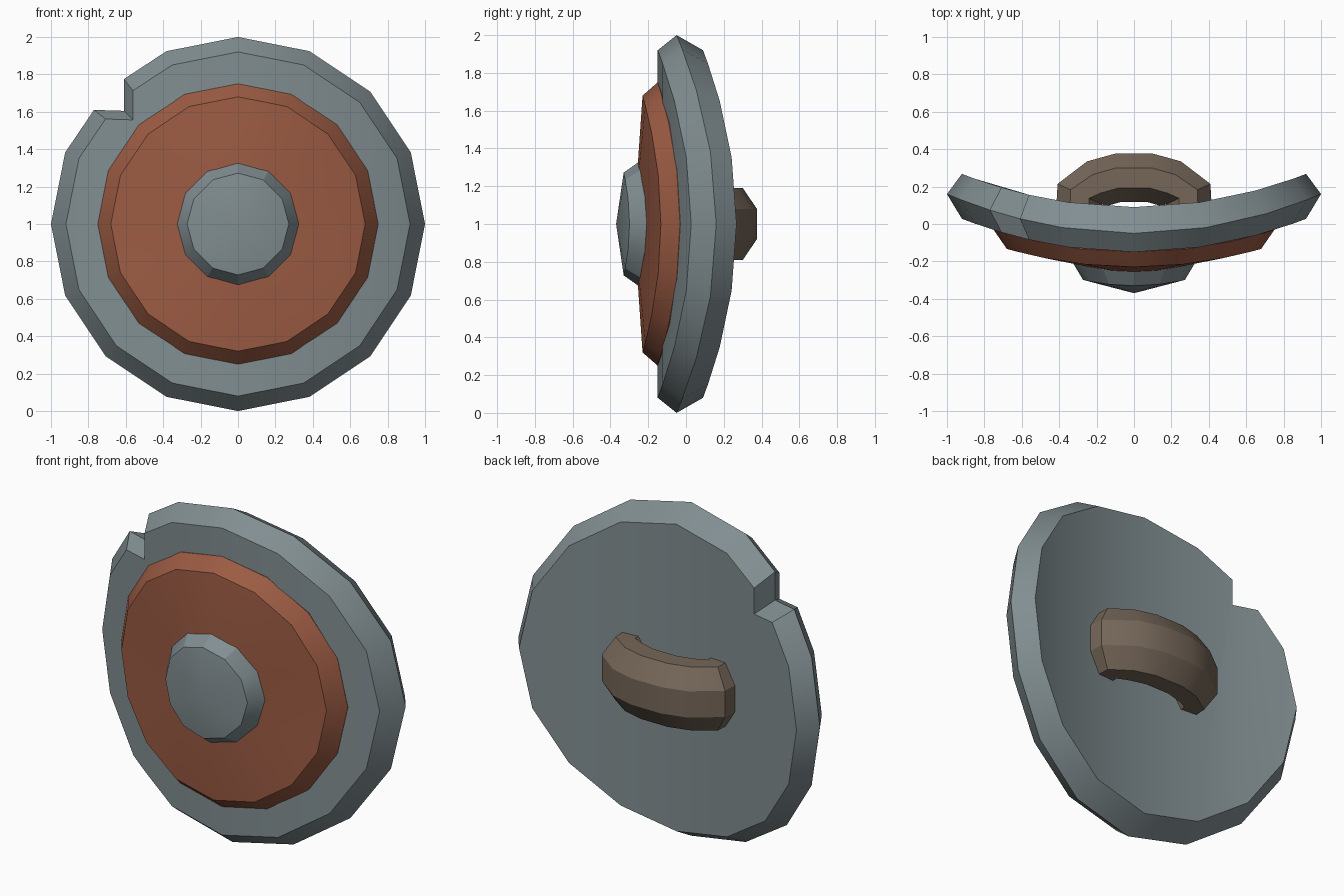
import bpy, bmesh, math
from mathutils import Vector

if "Cube" in bpy.data.objects:
    bpy.data.objects.remove(bpy.data.objects["Cube"])


def material(name, rgb):
    m = bpy.data.materials.new(name)
    m.diffuse_color = (*rgb, 1)
    m.use_nodes = True
    m.node_tree.nodes["Principled BSDF"].inputs["Base Color"].default_value = m.diffuse_color
    return m


STEEL = material("grey steel", (0.22, 0.27, 0.285))
RUST = material("rust red", (0.33, 0.105, 0.056))
BROWN = material("brown leather", (0.18, 0.135, 0.10))


def finish(bm, name, mat):
    bmesh.ops.recalc_face_normals(bm, faces=bm.faces)
    me = bpy.data.meshes.new(name)
    bm.to_mesh(me)
    bm.free()
    me.materials.append(mat)
    ob = bpy.data.objects.new(name, me)
    bpy.context.collection.objects.link(ob)
    bpy.ops.object.select_all(action='DESELECT')
    ob.select_set(True)
    bpy.context.view_layer.objects.active = ob
    bpy.ops.object.shade_smooth_by_angle(angle=math.radians(25))
    return ob


def circle(n):
    return [(math.sin(2 * math.pi * i / n), math.cos(2 * math.pi * i / n)) for i in range(n)]


def loft(outline, rings):
    """Stack scaled copies of an outline; rings are (radius, y)."""
    bm = bmesh.new()
    loops = [[bm.verts.new((x * r, y, z * r + 1)) for x, z in outline] for r, y in rings]
    n = len(outline)
    for a, b in zip(loops, loops[1:]):
        for i in range(n):
            bm.faces.new((a[i], a[(i + 1) % n], b[(i + 1) % n], b[i]))
    return bm, loops


def bend(bm, k):
    for v in bm.verts:
        v.co.y += k * v.co.x ** 2


def domed_disc(name, sides, rings, apex, k, mat):
    bm, loops = loft(circle(sides), rings)
    bm.faces.new(loops[0])
    tip = bm.verts.new((0, apex, 1))
    for i in range(sides):
        bm.faces.new((loops[-1][i], loops[-1][(i + 1) % sides], tip))
    bend(bm, k)
    return finish(bm, name, mat)


# Shield body: 16-sided outline with one corner notched out
outline = circle(16)
outline[14:15] = [(-0.77, 0.61), (-0.61, 0.605), (-0.61, 0.775)]
bm, loops = loft(outline, [(0.92, -0.15), (1, -0.05), (0.92, 0.09)])
caps = [bm.faces.new(loops[0]), bm.faces.new(loops[-1])]
bm.normal_update()
# cut both faces into upright strips so they bend smoothly
xs = [0.92 * math.sin(math.radians(a)) for a in (-67.5, -22.5, 0, 22.5, 45, 67.5)] + [-0.61 * 0.92]
for x in xs:
    faces = [f for f in bm.faces if abs(f.normal.y) > 0.99]
    geom = set(faces)
    for f in faces:
        geom.update(f.edges)
        geom.update(f.verts)
    bmesh.ops.bisect_plane(bm, geom=list(geom), dist=1e-4, plane_co=(x, 0, 0), plane_no=(1, 0, 0))
bend(bm, 0.21)
finish(bm, "shield_body", STEEL)

# Painted disc and centre boss
domed_disc("painted_disc", 16, [(0.75, -0.09), (0.75, -0.15), (0.68, -0.23)], -0.277, 0.21, RUST)
domed_disc("centre_boss", 12, [(0.325, -0.20), (0.325, -0.255), (0.272, -0.33)], -0.37, 0.42, STEEL)

# Arched grip: flattened octagon swept along a mirrored path
half = [(0.29, 0.02), (0.29, 0.16), (0.20, 0.215), (0.085, 0.247)]
path = [Vector(p) for p in half] + [Vector((-x, y)) for x, y in reversed(half)]
section = [(math.cos(math.radians(22.5 + 45 * i)), math.sin(math.radians(22.5 + 45 * i))) for i in range(8)]
bm = bmesh.new()
loops = []
for i, p in enumerate(path):
    t = (path[min(i + 1, len(path) - 1)] - path[max(i - 1, 0)]).normalized()
    nrm = Vector((t.y, -t.x))
    loops.append([bm.verts.new((p.x + nrm.x * c * 0.141, p.y + nrm.y * c * 0.141, 1 + s * 0.206))
                  for c, s in section])
for a, b in zip(loops, loops[1:]):
    for i in range(8):
        bm.faces.new((a[i], a[(i + 1) % 8], b[(i + 1) % 8], b[i]))
bm.faces.new(loops[0])
bm.faces.new(loops[-1])
finish(bm, "grip", BROWN)
